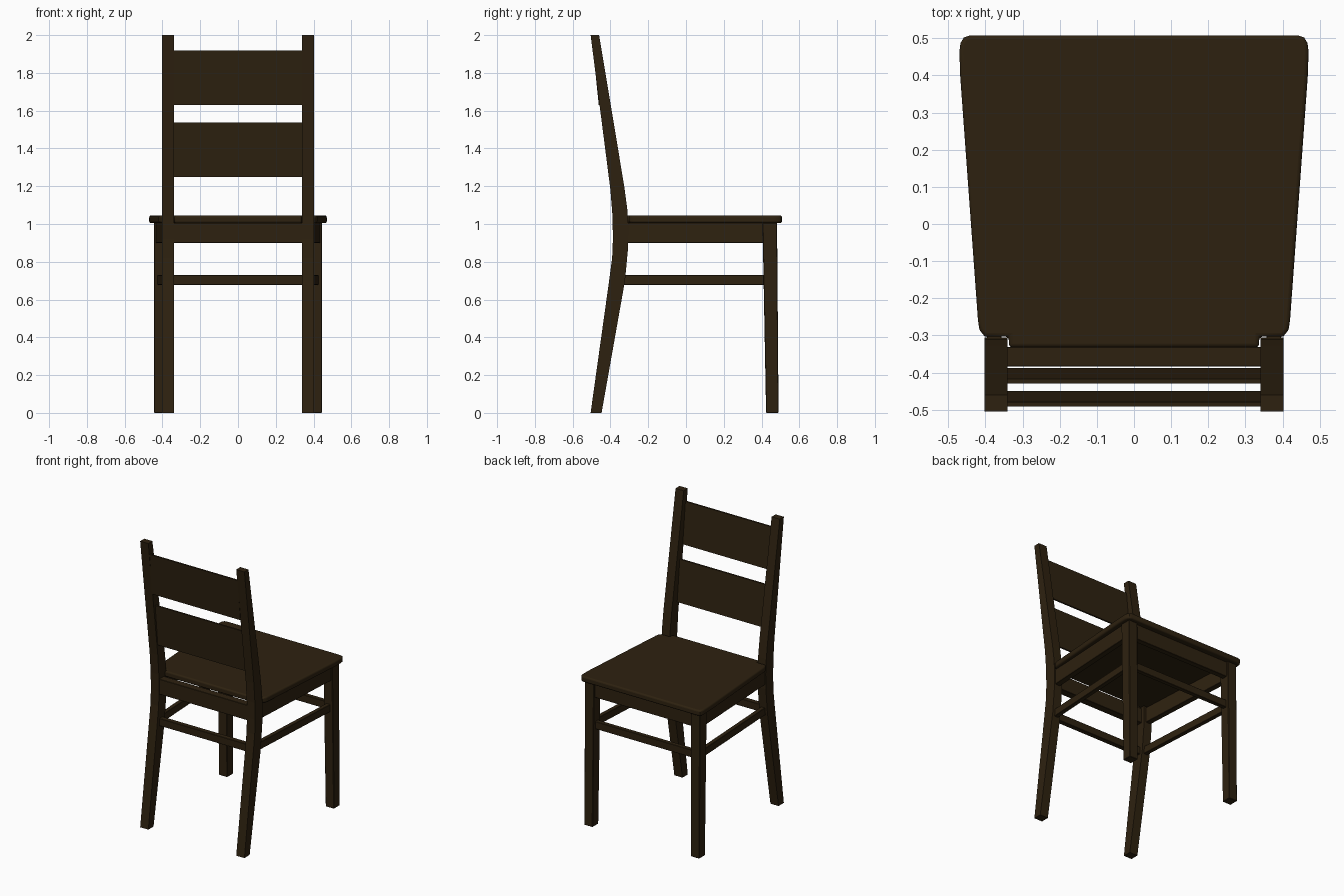
import bpy
import bmesh

cube = bpy.data.objects.get("Cube")
if cube:
    bpy.data.objects.remove(cube, do_unlink=True)

COLOUR = (0.027, 0.0155, 0.005, 1)
wood = bpy.data.materials.new("dark_wood")
wood.use_nodes = True
wood.diffuse_color = COLOUR
wood.node_tree.nodes["Principled BSDF"].inputs["Base Color"].default_value = COLOUR


def loft(name, start, end, bevel=0.003, segments=1):
    """Solid between two matching outlines."""
    bm = bmesh.new()
    a = [bm.verts.new(p) for p in start]
    b = [bm.verts.new(p) for p in end]
    bm.faces.new(a)
    bm.faces.new(b)
    for i in range(len(a)):
        j = (i + 1) % len(a)
        bm.faces.new((a[i], a[j], b[j], b[i]))
    bmesh.ops.recalc_face_normals(bm, faces=bm.faces)
    mesh = bpy.data.meshes.new(name)
    bm.to_mesh(mesh)
    bm.free()
    mesh.materials.append(wood)
    obj = bpy.data.objects.new(name, mesh)
    bpy.context.collection.objects.link(obj)
    if bevel:
        mod = obj.modifiers.new("soft_edges", "BEVEL")
        mod.width = bevel
        mod.segments = segments
        mod.limit_method = "ANGLE"
        mod.angle_limit = 0.9
    return obj


def rect(x0, x1, y0, y1, z):
    return [(x0, y0, z), (x1, y0, z), (x1, y1, z), (x0, y1, z)]


def across(name, half, profile, bevel=0.002):
    """Bar running across the chair from a (y, z) profile."""
    return loft(name, [(-half, y, z) for y, z in profile],
                [(half, y, z) for y, z in profile], bevel)


def bar(y0, y1, z0, z1):
    return [(y0, z0), (y1, z0), (y1, z1), (y0, z1)]


# Seat: tapered board with rounded corners and a tongue between the posts
half_seat = [(0.44, 0.508), (0.458, 0.502), (0.467, 0.487), (0.47, 0.465),
             (0.468, 0.4), (0.42, -0.26), (0.416, -0.285), (0.402, -0.303),
             (0.337, -0.303), (0.337, -0.332)]
outline = half_seat + [(-x, y) for x, y in reversed(half_seat)]
seat = loft("seat", [(x, y, 1.005) for x, y in outline],
            [(x, y, 1.045) for x, y in outline], 0.01, 3)
seat.modifiers["soft_edges"].angle_limit = 1.2

# Bent back post profile, rear edge up then front edge down
post = [(-0.505, 0), (-0.407, 0.7), (-0.391, 0.82), (-0.387, 0.92),
        (-0.389, 1.04), (-0.4, 1.18), (-0.505, 2),
        (-0.46, 2), (-0.327, 1.2), (-0.311, 1.08), (-0.305, 0.98),
        (-0.307, 0.87), (-0.323, 0.7), (-0.447, 0)]

for side, s in (("left", 1), ("right", -1)):
    loft("back_post_" + side, [(s * 0.34, y, z) for y, z in post],
         [(s * 0.403, y, z) for y, z in post], 0)
    # Front leg, slightly tapered
    loft("front_leg_" + side, rect(s * 0.38, s * 0.445, 0.424, 0.49, 0),
         rect(s * 0.375, s * 0.445, 0.405, 0.482, 1.006))
    # Side apron and stretcher splay outward toward the front
    for part, z0, z1, back, front, t in (
            ("side_apron_", 0.9, 1.006, 0.395, 0.436, 0.04),
            ("side_stretcher_", 0.678, 0.73, 0.385, 0.427, 0.03)):
        y0, y1 = -0.33, 0.44
        ends = []
        for x, y in ((back, y0), (front, y1)):
            ends.append([(s * (x - t), y, z0), (s * x, y, z0),
                         (s * x, y, z1), (s * (x - t), y, z1)])
        loft(part + side, *ends, 0.002)

# Cross rails
across("front_apron", 0.39, bar(0.43, 0.468, 0.9, 1.006))
across("front_stretcher", 0.39, bar(0.433, 0.463, 0.678, 0.73))
across("back_apron", 0.345, bar(-0.384, -0.331, 0.9, 1.006))
across("back_stretcher", 0.345, bar(-0.381, -0.347, 0.678, 0.73))

# Thin leaning back slats set toward the rear of the posts
for name, y, z in (("lower_slat", -0.388, 1.25), ("upper_slat", -0.45, 1.63)):
    across(name, 0.342, [(y, z), (y - 0.029, z + 0.288),
                         (y - 0.041, z + 0.288), (y - 0.012, z)], 0)

# Smooth only the rounded seat edge
bpy.ops.object.select_all(action="DESELECT")
seat.select_set(True)
bpy.context.view_layer.objects.active = seat
bpy.ops.object.shade_smooth_by_angle()
